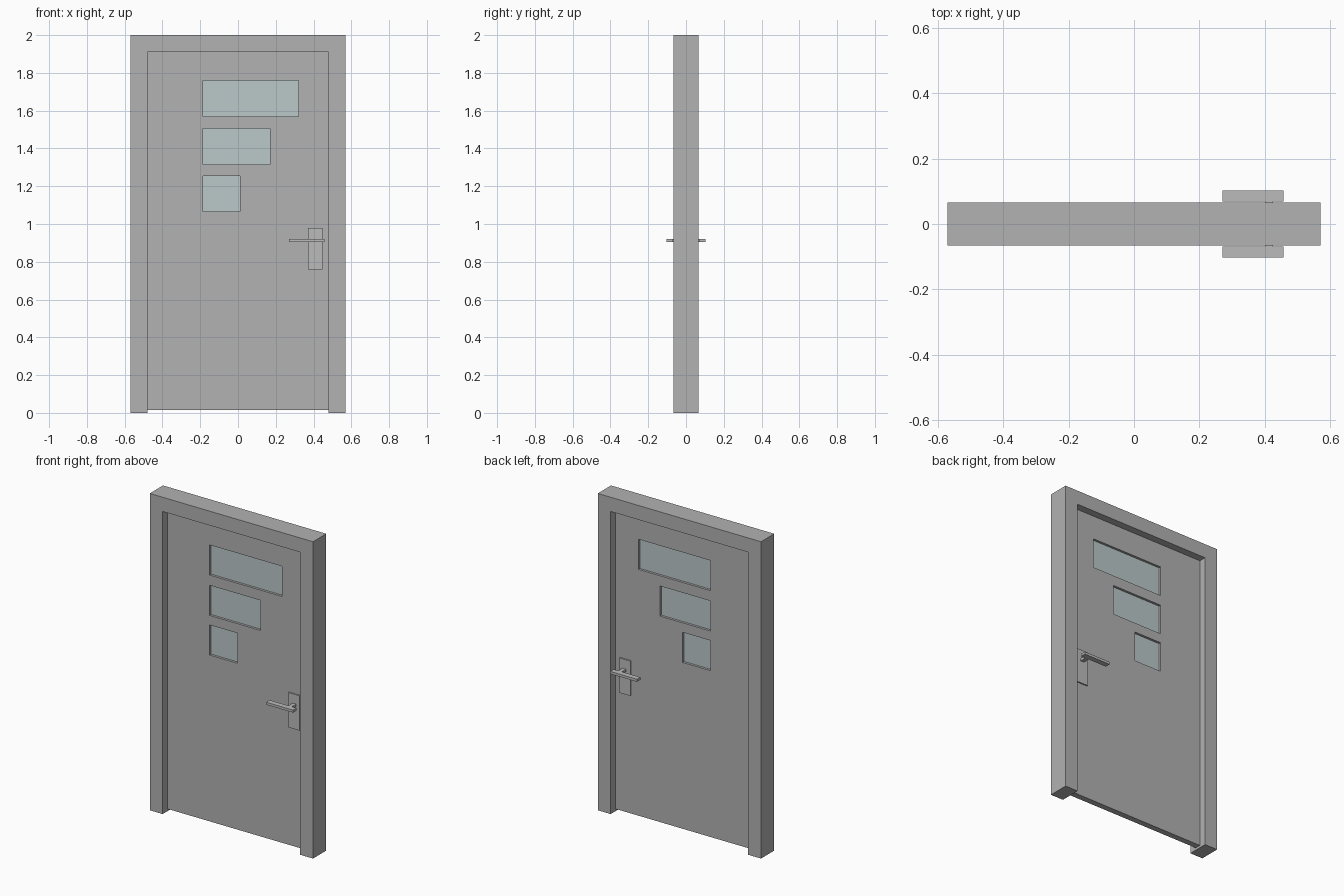
import bpy, bmesh

if "Cube" in bpy.data.objects:
    bpy.data.objects.remove(bpy.data.objects["Cube"])


def material(name, rgb):
    m = bpy.data.materials.new(name)
    m.diffuse_color = (*rgb, 1)
    m.use_nodes = True
    m.node_tree.nodes["Principled BSDF"].inputs["Base Color"].default_value = m.diffuse_color
    return m


GREY = material("door grey", (0.445, 0.445, 0.445))
METAL = material("handle metal", (0.50, 0.50, 0.50))
GLASS = material("pale glass", (0.497, 0.578, 0.591))


def finish(name, bm, mat):
    bmesh.ops.recalc_face_normals(bm, faces=bm.faces)
    me = bpy.data.meshes.new(name)
    bm.to_mesh(me)
    bm.free()
    me.materials.append(mat)
    ob = bpy.data.objects.new(name, me)
    bpy.context.collection.objects.link(ob)
    return ob


def box(name, x0, x1, y0, y1, z0, z1, mat):
    bm = bmesh.new()
    bmesh.ops.create_cube(bm, size=1)
    for v in bm.verts:
        v.co = (x1 if v.co.x > 0 else x0,
                y1 if v.co.y > 0 else y0,
                z1 if v.co.z > 0 else z0)
    return finish(name, bm, mat)


W, IN, D = 0.57, 0.48, 0.066      # frame half width, opening half width, half depth
TOP, BOTTOM = 1.91, 0.015         # door leaf height range
T = 0.019                         # door leaf half thickness

# Door frame: one extruded arch profile
bm = bmesh.new()
outline = [(-W, 0), (-IN, 0), (-IN, TOP), (IN, TOP), (IN, 0), (W, 0), (W, 2), (-W, 2)]
face = bm.faces.new([bm.verts.new((x, -D, z)) for x, z in outline])
ext = bmesh.ops.extrude_face_region(bm, geom=[face])
bmesh.ops.translate(bm, vec=(0, 2 * D, 0),
                    verts=[g for g in ext["geom"] if isinstance(g, bmesh.types.BMVert)])
finish("door_frame", bm, GREY)

# Door leaf with three window openings
leaf = box("door_leaf", -IN, IN, -T, T, BOTTOM, TOP, GREY)
windows = [(-0.185, 0.32, 1.57, 1.76), (-0.185, 0.17, 1.315, 1.505), (-0.185, 0.01, 1.065, 1.255)]
for i, (x0, x1, z0, z1) in enumerate(windows, 1):
    cutter = box(f"window_cutter_{i}", x0, x1, -0.1, 0.1, z0, z1, GREY)
    cutter.hide_render = True
    cutter.hide_viewport = True
    cut = leaf.modifiers.new(f"window_{i}", "BOOLEAN")
    cut.object = cutter
    cut.solver = "EXACT"
    # Glass pane set into the middle of the opening
    box(f"window_pane_{i}", x0, x1, -0.004, 0.004, z0, z1, GLASS)

# Handle set on both sides
for side, s in (("front", -1), ("back", 1)):
    def part(name, x0, x1, d0, d1, z0, z1):
        ya, yb = sorted((s * d0, s * d1))
        box(f"{side}_{name}", x0, x1, ya, yb, z0, z1, METAL)
    part("handle_plate", 0.37, 0.447, T, T + 0.008, 0.76, 0.98)
    part("handle_spindle", 0.40, 0.425, T + 0.008, 0.08, 0.905, 0.921)
    part("handle_lever", 0.27, 0.457, 0.069, 0.103, 0.905, 0.921)
